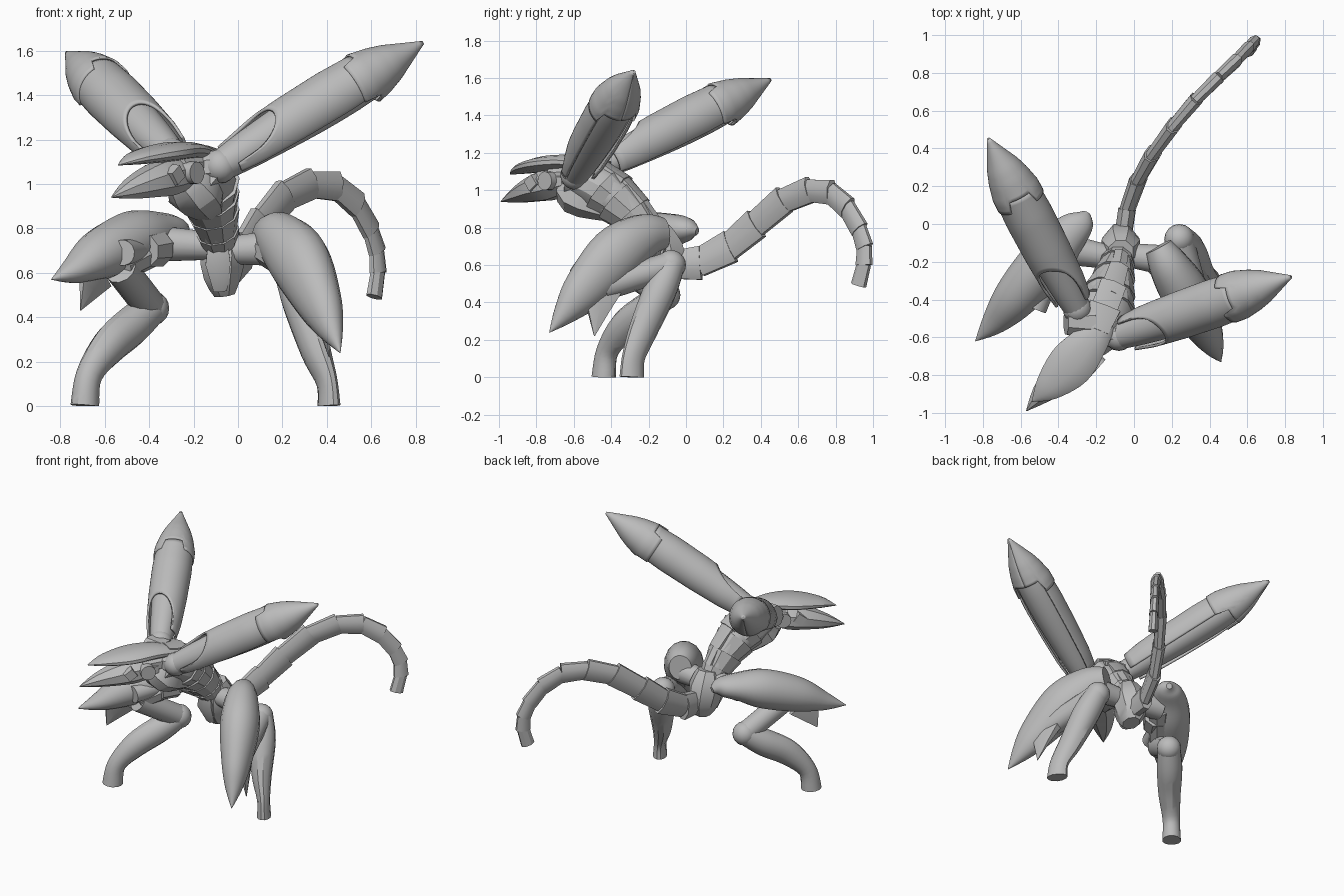
import bpy, bmesh, math
from mathutils import Vector

cube = bpy.data.objects.get("Cube")
if cube:
    bpy.data.objects.remove(cube, do_unlink=True)

metal = bpy.data.materials.new("plain_grey")
metal.use_nodes = True
metal.diffuse_color = (0.5, 0.5, 0.5, 1)
metal.node_tree.nodes["Principled BSDF"].inputs["Base Color"].default_value = (0.5, 0.5, 0.5, 1)
parts = []


def finish(name, bm):
    bmesh.ops.recalc_face_normals(bm, faces=bm.faces)
    mesh = bpy.data.meshes.new(name)
    bm.to_mesh(mesh)
    bm.free()
    mesh.materials.append(metal)
    ob = bpy.data.objects.new(name, mesh)
    bpy.context.collection.objects.link(ob)
    parts.append(ob)
    return ob


def skin(bm, rings, closed):
    n = len(rings[0])
    for a, b in zip(rings, rings[1:]):
        for i in range(n if closed else n - 1):
            j = (i + 1) % n
            bm.faces.new((a[i], a[j], b[j], b[i]))


def resample(stations, steps):
    """Smooth curve through stations of (x, y, z, half width, half height)."""
    out = []
    last = len(stations) - 1
    for i in range(last):
        q = [stations[max(0, min(last, i + k))] for k in (-1, 0, 1, 2)]
        for s in range(steps):
            t = s / steps
            out.append([0.5 * (2 * b + (c - a) * t + (2 * a - 5 * b + 4 * c - d) * t * t
                        + (3 * b - a - 3 * c + d) * t ** 3) for a, b, c, d in zip(*q)])
    return out + [list(stations[-1])]


def loft(name, stations, side=(1, 0, 0), sides=16, steps=5):
    """Closed body with elliptical sections; width runs along the side direction."""
    st = resample(stations, steps) if steps > 1 else stations
    pts = [Vector(s[:3]) for s in st]
    bm = bmesh.new()
    rings = []
    for i, s in enumerate(st):
        d = (pts[min(i + 1, len(pts) - 1)] - pts[max(i - 1, 0)]).normalized()
        u = Vector(side)
        u = (u - d * u.dot(d)).normalized()
        v = d.cross(u)
        ring = []
        for k in range(sides):
            a = math.tau * (k + 0.5) / sides
            p = pts[i] + u * math.cos(a) * max(s[3], 0.002) + v * math.sin(a) * max(s[4], 0.002)
            p.z = max(p.z, 0)
            ring.append(bm.verts.new(p))
        rings.append(ring)
    skin(bm, rings, True)
    bm.faces.new(rings[0][::-1])
    bm.faces.new(rings[-1])
    return finish(name, bm)


def chain(name, stations, count, side, sides=8, start=0.88, end=1.06):
    """Row of overlapping flared segments."""
    fine = resample(stations, 12)
    pick = [fine[round(i * (len(fine) - 1) / count)] for i in range(count + 1)]
    for i, (a, b) in enumerate(zip(pick, pick[1:])):
        b = [q + (q - p) * 0.08 for p, q in zip(a[:3], b[:3])] + b[3:]
        a = a[:3] + [r * start for r in a[3:]]
        b = b[:3] + [r * end for r in b[3:]]
        loft(f"{name}_{i + 1}", [a, b], side, sides, 1)


def rod(name, a, b, r0, r1=None, sides=16):
    r1 = r0 if r1 is None else r1
    d = Vector(b) - Vector(a)
    return loft(name, [(*a, r0, r0), (*b, r1, r1)], d.orthogonal(), sides, 1)


def ball(name, centre, r):
    bm = bmesh.new()
    bmesh.ops.create_uvsphere(bm, u_segments=16, v_segments=10, radius=r)
    bmesh.ops.translate(bm, verts=bm.verts, vec=centre)
    finish(name, bm)


def shell(name, base, tip, profile, half_angle, edge):
    """Curved plate around an axis; edge(angle) gives where it starts."""
    base, d = Vector(base), Vector(tip) - Vector(base)
    u = d.cross(Vector((0, 0, 1))).normalized()
    v = u.cross(d).normalized()
    n, rows = 40, 18
    bm = bmesh.new()
    rings = []
    for j in range(rows + 1):
        ring = []
        for k in range(n + 1):
            a = half_angle * (2 * k / n - 1)
            t0 = edge(a)
            t = t0 + (profile[-1][0] - t0) * j / rows
            r = profile[0][1]
            for (ta, ra), (tb, rb) in zip(profile, profile[1:]):
                if ta <= t <= tb + 1e-6:
                    r = ra + (rb - ra) * (t - ta) / (tb - ta)
            ring.append(bm.verts.new(base + d * t + (u * math.sin(a) + v * math.cos(a)) * r))
        rings.append(ring)
    skin(bm, rings, False)
    ob = finish(name, bm)
    mod = ob.modifiers.new("thickness", "SOLIDIFY")
    mod.thickness = 0.014
    mod.offset = 0


# Arms: inner core, open-bottomed sleeve with an arched mouth, pointed cap
def arm(side, base, tip, mouth):
    b, d = Vector(base), Vector(tip) - Vector(base)
    core = [(0, .07), (.15, .088), (.45, .108), (.7, .106), (.82, .075), (.9, .03)]
    loft(f"{side}_arm_core", [(*(b + d * t), r, r) for t, r in core], (0, 0, 1), 16, 3)
    sleeve = [(0, .085), (.15, .108), (.35, .119), (.55, .123), (.7, .116)]
    shell(f"{side}_arm_sleeve", base, tip, sleeve, 2.2,
          lambda a: .05 + .24 * math.sqrt(max(0, 1 - ((a - mouth) / 1.25) ** 2)))
    cap = [(.6, .128), (.7, .125), (.78, .105), (.84, .083), (.86, .073), (1, .002)]
    shell(f"{side}_arm_cap", base, tip, cap, math.pi,
          lambda a: .7 if abs(a) < .5 else (.64 if abs(a) < 2.2 else .72))
    ball(f"{side}_shoulder", b, .077)


arm("left", (-.08, -.595, 1.08), (.83, -.28, 1.635), .5)
arm("right", (-.30, -.45, 1.13), (-.77, .45, 1.59), -.5)

# Torso: core, overlapping rib plates, spine plates and chest
torso = [(-.20, -.60, 1.07, .13, .11), (-.15, -.44, 1.0, .145, .13),
         (-.11, -.29, .87, .105, .11), (-.08, -.17, .72, .075, .085)]
across = (.93, -.36, 0)
loft("torso_core", torso, across, 12)
chain("rib_plate", [(x, y, z, w * 1.06, h * 1.05) for x, y, z, w, h in torso[1:]], 4, across, 10, 1.06, .93)
chain("spine_plate", [(-.2, -.56, 1.16, .09, .03), (-.14, -.4, 1.12, .09, .03),
                      (-.09, -.26, .98, .06, .03), (-.07, -.16, .84, .04, .025)], 4, across, 6)
loft("chest_plate", [(-.27, -.62, 1.03, .07, .07), (-.2, -.58, .96, .13, .1),
                     (-.15, -.42, .89, .09, .06)], across, 8, 3)
rod("left_collar", (-.17, -.56, 1.07), (-.05, -.60, 1.085), .085, .07, 8)
rod("right_collar", (-.22, -.52, 1.09), (-.36, -.52, 1.12), .1, .07, 8)

# Pelvis with front tab
loft("pelvis", [(-.07, -.15, .80, .07, .07), (-.07, -.13, .70, .11, .12),
                (-.07, -.11, .58, .09, .12), (-.06, -.10, .50, .05, .07)], sides=8, steps=2)
loft("pelvis_tab", [(-.09, -.24, .74, .05, .02), (-.09, -.24, .64, .065, .03),
                    (-.08, -.19, .52, .035, .02)], sides=6, steps=1)

# Head: swept crest above a long wedge jaw, cheek discs on both sides
head_side = (.75, -.66, 0)
loft("head_crest", [(-.13, -.49, 1.13, .05, .03), (-.23, -.62, 1.15, .10, .04), (-.34, -.75, 1.14, .125, .042),
                    (-.46, -.87, 1.115, .075, .028), (-.54, -.94, 1.085, .002, .002)], head_side, 12)
loft("head_jaw", [(-.21, -.62, 1.05, .07, .06), (-.31, -.72, 1.03, .1, .085), (-.39, -.80, 1.01, .098, .075),
                  (-.49, -.90, .975, .058, .046), (-.57, -.99, .94, .002, .002)], head_side, 8, 3)
for name, s in (("left", 1), ("right", -1)):
    mid = Vector((-.27, -.68, 1.05))
    out = Vector(head_side) * s
    rod(f"{name}_cheek_disc", mid + out * .05, mid + out * .115, .05)
    block = mid + Vector((-.075, -.085, -.01))
    rod(f"{name}_cheek_block", block + out * .06, block + out * .105, .05, .045, 4)
loft("neck", [(-.17, -.54, 1.08, .08, .08), (-.29, -.7, 1.07, .08, .07)], head_side, 10, 1)


# Legs: hip, thigh, pointed thigh armour with a side blade, shin strut and calf
def leg(name, hip, thigh, knee, armour, blade, calf, side):
    rod(f"{name}_hip", hip, thigh, .062, .08)
    rod(f"{name}_thigh", thigh, knee, .075, .065, 8)
    loft(f"{name}_thigh_armour", armour, side)
    along = Vector(armour[-1][:3]) - Vector(armour[2][:3])
    loft(f"{name}_armour_blade", blade, along, 6, 1)
    heel = calf[0][:3]
    rod(f"{name}_shin", knee, heel, .075, .074, 12)
    ball(f"{name}_heel_joint", heel, .08)
    loft(f"{name}_calf", calf, side, 12)


leg("left", (-.06, -.16, .70), (.15, -.19, .71), (.34, -.45, .48),
    [(.13, -.12, .77, .075, .085), (.19, -.23, .75, .11, .125), (.28, -.38, .645, .13, .155),
     (.37, -.55, .46, .095, .12), (.42, -.65, .34, .055, .065), (.46, -.73, .24, .002, .002)],
    [(.36, -.46, .46, .13, .04), (.39, -.47, .36, .07, .025), (.41, -.49, .22, .002, .002)],
    [(.24, -.08, .60, .08, .075), (.29, -.14, .46, .09, .09), (.35, -.23, .25, .065, .08),
     (.40, -.28, .11, .042, .066), (.41, -.29, 0, .046, .07)], (.87, .45, 0))

leg("right", (-.10, -.18, .72), (-.33, -.14, .73), (-.53, -.38, .62),
    [(-.25, .06, .78, .02, .02), (-.28, .01, .79, .075, .06), (-.36, -.07, .785, .11, .09),
     (-.47, -.2, .75, .135, .13), (-.62, -.38, .68, .12, .115), (-.74, -.52, .61, .07, .06),
     (-.84, -.62, .57, .002, .002)],
    [(-.63, -.42, .60, .12, .04), (-.67, -.45, .53, .08, .025), (-.71, -.48, .43, .002, .002)],
    [(-.39, -.11, .44, .076, .074), (-.48, -.21, .36, .085, .09), (-.58, -.33, .27, .075, .085),
     (-.67, -.42, .14, .058, .062), (-.69, -.44, 0, .062, .068)], (.74, -.67, 0))
rod("right_knee_joint", (-.36, -.2, .71), (-.42, -.3, .7), .085, .075, 8)
rod("right_knee_disc", (-.45, -.28, .7), (-.52, -.45, .69), .058)
rod("left_knee_joint", (.13, -.2, .71), (.2, -.28, .66), .08, .075, 8)

# Tail: tall narrow segments curling up and over
chain("tail_segment", [(-.06, -.08, .60, .055, .09), (-.03, .10, .62, .045, .093), (.05, .29, .74, .042, .09),
                       (.17, .47, .91, .04, .083), (.31, .64, .995, .038, .073), (.45, .78, .985, .036, .067),
                       (.555, .88, .88, .034, .06), (.615, .945, .74, .03, .052), (.632, .955, .63, .03, .05),
                       (.615, .925, .5, .03, .044)],
      11, (.8, -.6, 0))

# Smooth rounded faces, keep edges sharp
bpy.ops.object.select_all(action="DESELECT")
for ob in parts:
    ob.select_set(True)
bpy.context.view_layer.objects.active = parts[0]
bpy.ops.object.shade_smooth_by_angle(angle=math.radians(32))
